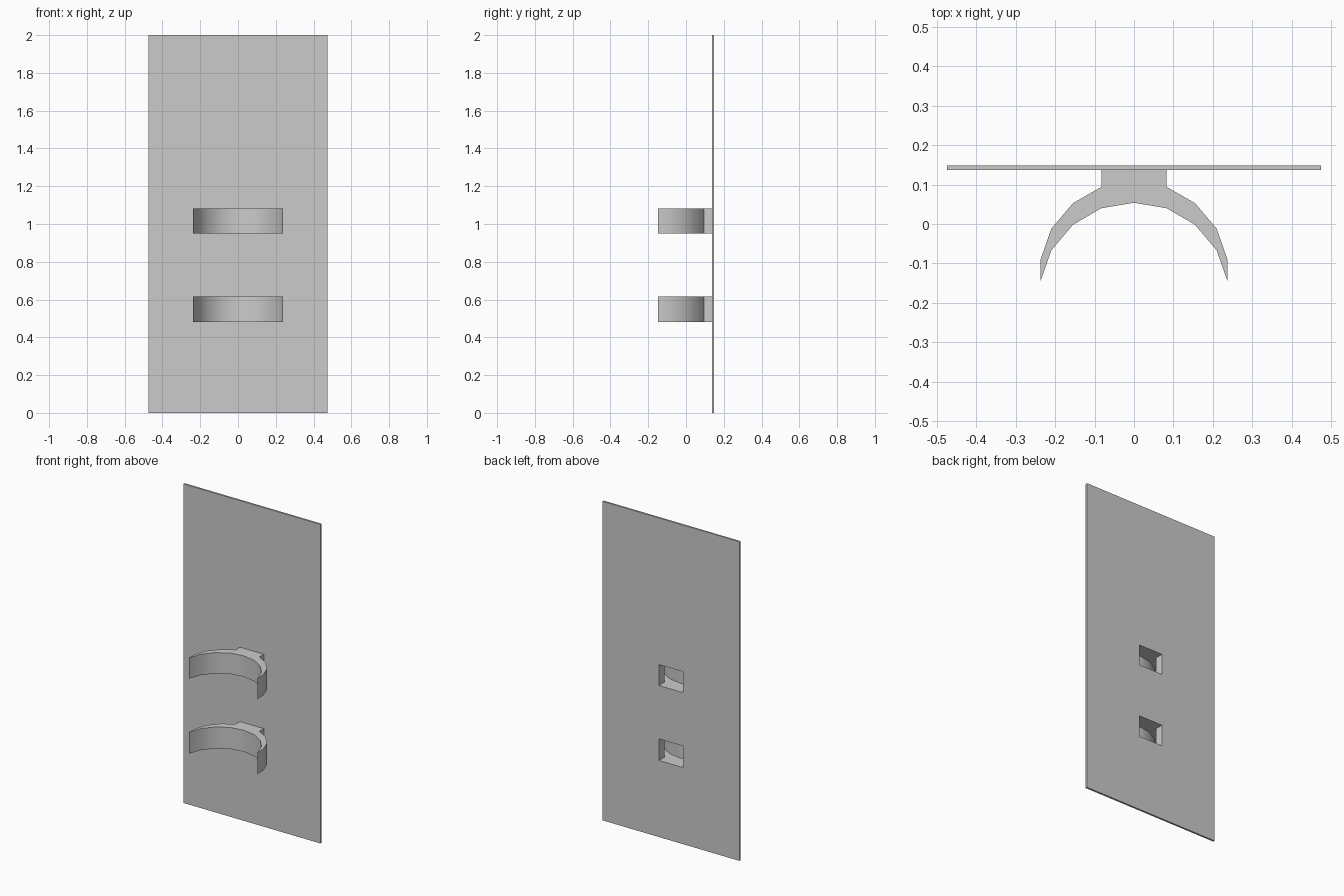
import bpy, bmesh

if "Cube" in bpy.data.objects:
    bpy.data.objects.remove(bpy.data.objects["Cube"])

STEM = 0.083                                # half width of bracket stem and panel opening
FRONT, BACK = 0.137, 0.149                  # panel faces in y
LEVELS = [(0.48, 0.615), (0.95, 1.081)]     # bottom and top of each bracket


def finish(bm, name):
    mesh = bpy.data.meshes.new(name)
    bm.to_mesh(mesh)
    bm.free()
    obj = bpy.data.objects.new(name, mesh)
    bpy.context.collection.objects.link(obj)
    return obj


# Back panel: a grid of cells, leaving an opening behind each bracket, extruded to thickness
xs = [-0.475, -STEM, STEM, 0.475]
zs = [0, *LEVELS[0], *LEVELS[1], 2]
bm = bmesh.new()
grid = [[bm.verts.new((x, FRONT, z)) for z in zs] for x in xs]
for i in range(3):
    for j in range(5):
        if not (i == 1 and j in (1, 3)):
            bm.faces.new((grid[i][j], grid[i + 1][j], grid[i + 1][j + 1], grid[i][j + 1]))
ext = bmesh.ops.extrude_face_region(bm, geom=bm.faces[:])
moved = [g for g in ext["geom"] if isinstance(g, bmesh.types.BMVert)]
bmesh.ops.translate(bm, verts=moved, vec=(0, BACK - FRONT, 0))
bmesh.ops.recalc_face_normals(bm, faces=bm.faces[:])
finish(bm, "back_panel")

# Bracket outline, right half: from the stem round the outer arc, tip and inner arc
half = [(STEM, FRONT), (STEM, 0.094), (0.155, 0.053), (0.21, -0.012), (0.238, -0.092),
        (0.238, -0.147), (0.21, -0.067), (0.155, -0.002), (STEM, 0.04)]
outline = half + [(0, 0.054)] + [(-x, y) for x, y in reversed(half)]


# Hollow curved brackets, open at the back into the panel
def bracket(name, z0, z1):
    bm = bmesh.new()
    low = [bm.verts.new((x, y, z0)) for x, y in outline]
    high = [bm.verts.new((x, y, z1)) for x, y in outline]
    bm.faces.new(low)
    bm.faces.new(high[::-1])
    for i in range(len(outline) - 1):
        bm.faces.new((low[i + 1], low[i], high[i], high[i + 1]))
    bmesh.ops.recalc_face_normals(bm, faces=bm.faces[:])
    bm.normal_update()
    top = max(bm.faces, key=lambda f: f.calc_center_median().z)
    if top.normal.z < 0:
        bmesh.ops.reverse_faces(bm, faces=bm.faces[:])
    obj = finish(bm, name)
    bpy.ops.object.select_all(action='DESELECT')
    obj.select_set(True)
    bpy.context.view_layer.objects.active = obj
    bpy.ops.object.shade_smooth_by_angle(angle=0.6)


for name, (z0, z1) in zip(("lower_bracket", "upper_bracket"), LEVELS):
    bracket(name, z0, z1)
